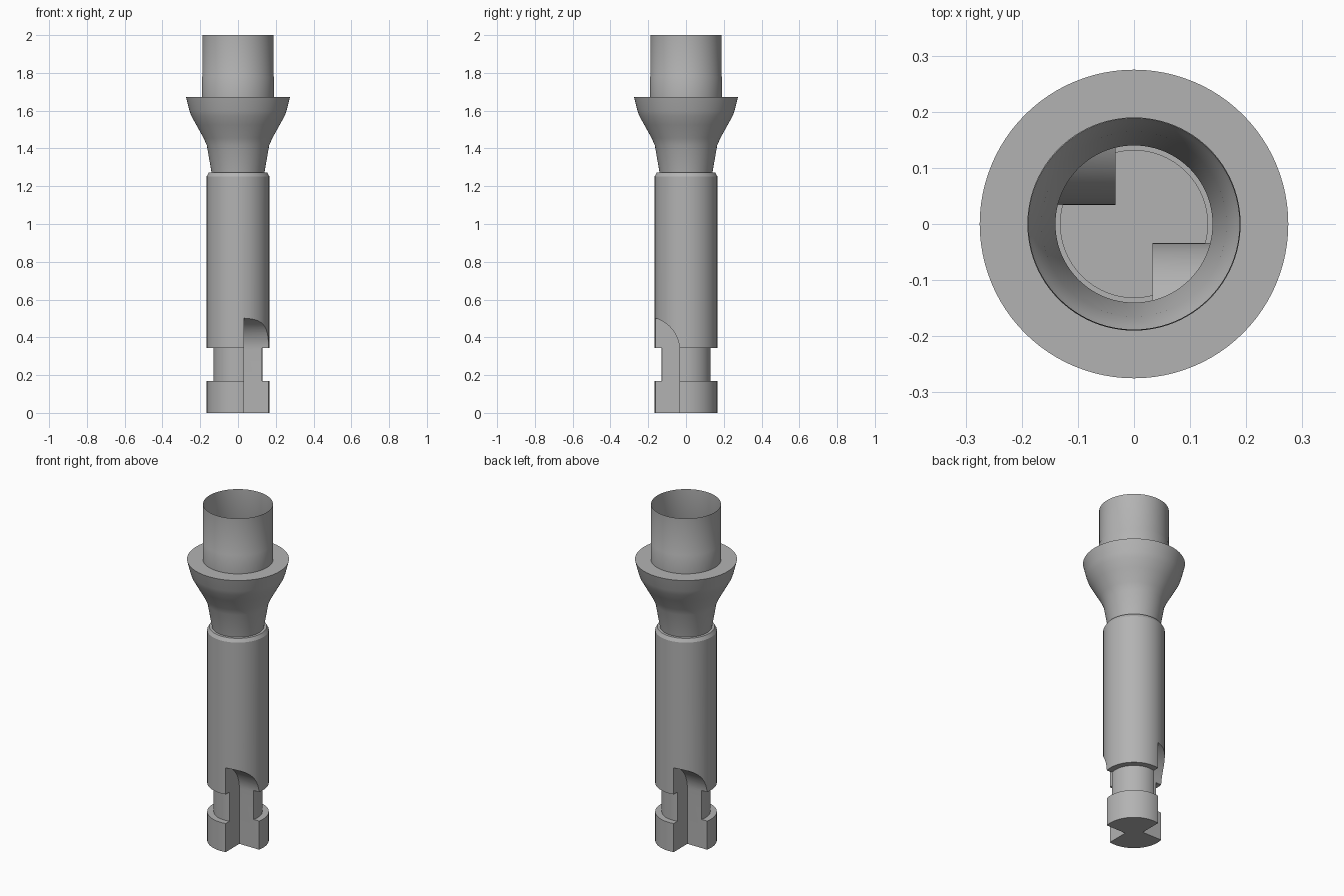
import bpy, bmesh, math
from mathutils import Matrix

if "Cube" in bpy.data.objects:
    bpy.data.objects.remove(bpy.data.objects["Cube"])

SIDES = 96
metal = bpy.data.materials.new("plain grey metal")
metal.use_nodes = True
colour = (0.45, 0.45, 0.45, 1)
metal.diffuse_color = colour
metal.node_tree.nodes["Principled BSDF"].inputs["Base Color"].default_value = colour


def add_object(name, bm):
    mesh = bpy.data.meshes.new(name)
    bm.to_mesh(mesh)
    bm.free()
    mesh.materials.append(metal)
    obj = bpy.data.objects.new(name, mesh)
    bpy.context.collection.objects.link(obj)
    return obj


def activate(obj):
    bpy.ops.object.select_all(action='DESELECT')
    obj.select_set(True)
    bpy.context.view_layer.objects.active = obj


def smooth(obj):
    activate(obj)
    bpy.ops.object.shade_smooth_by_angle(angle=math.radians(25))


def revolve(name, profile, capped=False):
    """Turn (radius, height) points, listed bottom to top, about the z axis."""
    bm = bmesh.new()
    rings = []
    for r, z in profile:
        angles = [2 * math.pi * i / SIDES for i in range(SIDES)]
        rings.append([bm.verts.new((r * math.cos(a), r * math.sin(a), z)) for a in angles])
    for low, high in zip(rings, rings[1:]):
        for i in range(SIDES):
            j = (i + 1) % SIDES
            bm.faces.new((low[i], low[j], high[j], high[i]))
    if capped:
        bm.faces.new(rings[0][::-1])
        bm.faces.new(rings[-1])
    return add_object(name, bm)


# Open thin-walled tube at the top
tube = revolve("top_tube", [(0.190, 1.672), (0.190, 1.78), (0.188, 1.785), (0.188, 2.0)])
smooth(tube)

# Flared collar with a flat upper rim
collar = revolve("flared_collar", [
    (0.140, 1.272), (0.165, 1.416), (0.182, 1.455), (0.221, 1.525),
    (0.247, 1.572), (0.257, 1.600), (0.275, 1.672), (0.190, 1.672)])
smooth(collar)

# Shank with a groove near its foot and a chamfered shoulder
NECK = 1.272
shank = revolve("shank", [
    (0.166, 0), (0.166, 0.170), (0.131, 0.170), (0.131, 0.343), (0.166, 0.343),
    (0.166, 1.252), (0.155, NECK), (0.140, NECK)], capped=True)


def notch_cutter(name, turn):
    """Corner slot whose roof is an arc running out through the wall."""
    bm = bmesh.new()
    wall, far, spring, radius = -0.034, -0.21, 0.33, 0.178
    outline = [(far, -0.1), (wall, -0.1)]
    for i in range(17):
        a = math.pi / 2 * i / 16
        outline.append((far + (wall - far) * math.cos(a), spring + radius * math.sin(a)))
    face = bm.faces.new([bm.verts.new((0.033, y, z)) for y, z in outline])
    new = bmesh.ops.extrude_face_region(bm, geom=[face])["geom"]
    bmesh.ops.translate(bm, vec=(0.3, 0, 0),
                        verts=[v for v in new if isinstance(v, bmesh.types.BMVert)])
    bmesh.ops.recalc_face_normals(bm, faces=bm.faces)
    bm.transform(Matrix.Rotation(turn, 4, 'Z'))
    obj = add_object(name, bm)
    obj.hide_render = True
    return obj


# Two opposite slots cut into the foot
for side, turn in (("front", 0), ("back", math.pi)):
    cutter = notch_cutter(side + "_slot_cutter", turn)
    cut = shank.modifiers.new("slot", 'BOOLEAN')
    cut.operation = 'DIFFERENCE'
    cut.solver = 'EXACT'
    cut.object = cutter
    activate(shank)
    bpy.ops.object.modifier_apply(modifier=cut.name)
    bpy.data.objects.remove(cutter)

# Open the neck so the hollow runs through from the tube
bm = bmesh.new()
bm.from_mesh(shank.data)
lids = [f for f in bm.faces if f.normal.z > 0.9 and f.calc_center_median().xy.length < 0.1
        and f.calc_center_median().z > NECK - 0.01]
bmesh.ops.delete(bm, geom=lids, context='FACES')
bm.to_mesh(shank.data)
bm.free()
smooth(shank)
